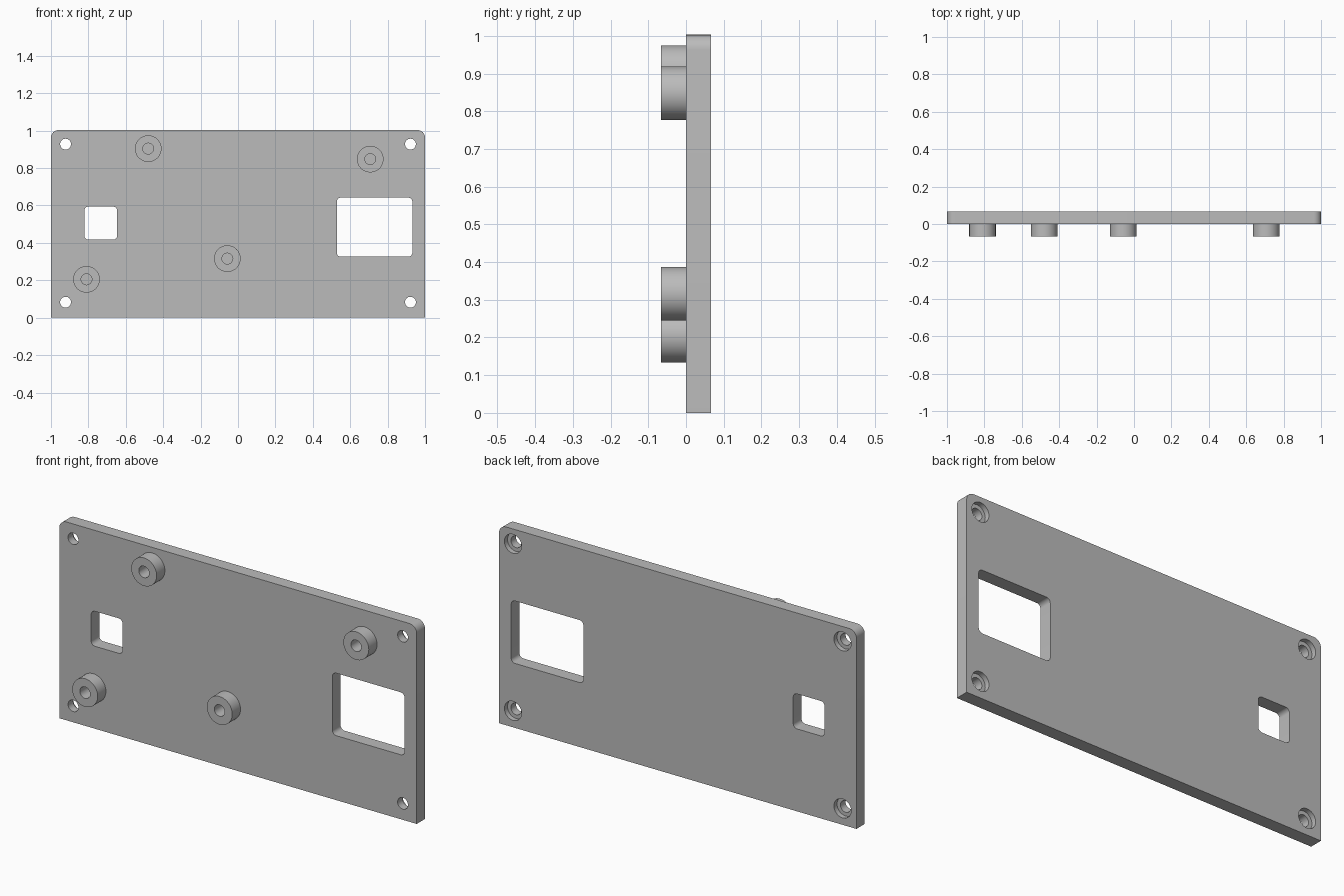
import bpy, bmesh
from math import sin, cos, pi, radians

HEIGHT = 1.003
BACK, FRONT, BOSS_FRONT = 0.066, 0.0, -0.066
HOLE_R, RECESS_R, BOSS_R = 0.029, 0.048, 0.071

if "Cube" in bpy.data.objects:
    bpy.data.objects.remove(bpy.data.objects["Cube"])

grey = bpy.data.materials.new("matte grey")
grey.use_nodes = True
colour = (0.5, 0.5, 0.5, 1)
grey.diffuse_color = colour
for node in grey.node_tree.nodes:
    if node.type == 'BSDF_PRINCIPLED':
        node.inputs["Base Color"].default_value = colour


def circle(x, z, r, n=48):
    return [(x + r * cos(2 * pi * i / n), z + r * sin(2 * pi * i / n)) for i in range(n)]


def rounded_rect(x0, x1, z0, z1, radii, steps=8):
    """Outline with one radius per corner: top right, top left, bottom left, bottom right."""
    pts = []
    corners = [(x1, z1, -1, -1), (x0, z1, 1, -1), (x0, z0, 1, 1), (x1, z0, -1, 1)]
    for k, ((x, z, sx, sz), r) in enumerate(zip(corners, radii)):
        if r == 0:
            pts.append((x, z))
            continue
        for i in range(steps + 1):
            a = pi / 2 * (k + i / steps)
            pts.append((x + sx * r + r * cos(a), z + sz * r + r * sin(a)))
    return pts


def prism(name, outline, y0, y1):
    """Extrude an x-z outline from y0 to y1."""
    bm = bmesh.new()
    face = bm.faces.new([bm.verts.new((x, y0, z)) for x, z in outline])
    new = bmesh.ops.extrude_face_region(bm, geom=[face])["geom"]
    bmesh.ops.translate(bm, vec=(0, y1 - y0, 0),
                        verts=[g for g in new if isinstance(g, bmesh.types.BMVert)])
    bmesh.ops.recalc_face_normals(bm, faces=bm.faces)
    mesh = bpy.data.meshes.new(name)
    bm.to_mesh(mesh)
    bm.free()
    mesh.materials.append(grey)
    obj = bpy.data.objects.new(name, mesh)
    bpy.context.collection.objects.link(obj)
    return obj


def activate(obj):
    bpy.ops.object.select_all(action='DESELECT')
    obj.select_set(True)
    bpy.context.view_layer.objects.active = obj


def cut(obj, outline, y0, y1):
    """Subtract a prism and discard the cutter."""
    cutter = prism("cutter", outline, y0, y1)
    cutter.hide_render = True
    mod = obj.modifiers.new("cut", 'BOOLEAN')
    mod.operation = 'DIFFERENCE'
    mod.solver = 'EXACT'
    mod.object = cutter
    activate(obj)
    bpy.ops.object.modifier_apply(modifier=mod.name)
    bpy.data.objects.remove(cutter)


def smooth(obj):
    activate(obj)
    bpy.ops.object.shade_smooth_by_angle(angle=radians(30))


# Panel with rounded top corners and square bottom corners
panel = prism("panel", rounded_rect(-1, 1, 0, HEIGHT, (0.04, 0.04, 0, 0)), FRONT, BACK)

# Two rounded windows
for x0, x1, z0, z1 in [(-0.822, -0.646, 0.417, 0.594), (0.528, 0.932, 0.326, 0.642)]:
    cut(panel, rounded_rect(x0, x1, z0, z1, [0.022] * 4), FRONT - 0.1, BACK + 0.1)

# Corner screw holes, recessed from the back
for x in (-0.922, 0.922):
    for z in (0.083, 0.928):
        cut(panel, circle(x, z, HOLE_R), FRONT - 0.1, BACK + 0.1)
        cut(panel, circle(x, z, RECESS_R), BACK - 0.025, BACK + 0.1)
smooth(panel)

# Hollow bosses on the front
bosses = {"upper_right": (-0.48, 0.904), "lower_right": (-0.81, 0.205),
          "lower_middle": (-0.057, 0.316), "upper_left": (0.707, 0.848)}
for place, (x, z) in bosses.items():
    boss = prism(place + "_boss", circle(x, z, BOSS_R), BOSS_FRONT, FRONT + 0.005)
    cut(boss, circle(x, z, HOLE_R), BOSS_FRONT - 0.1, FRONT + 0.1)
    smooth(boss)
